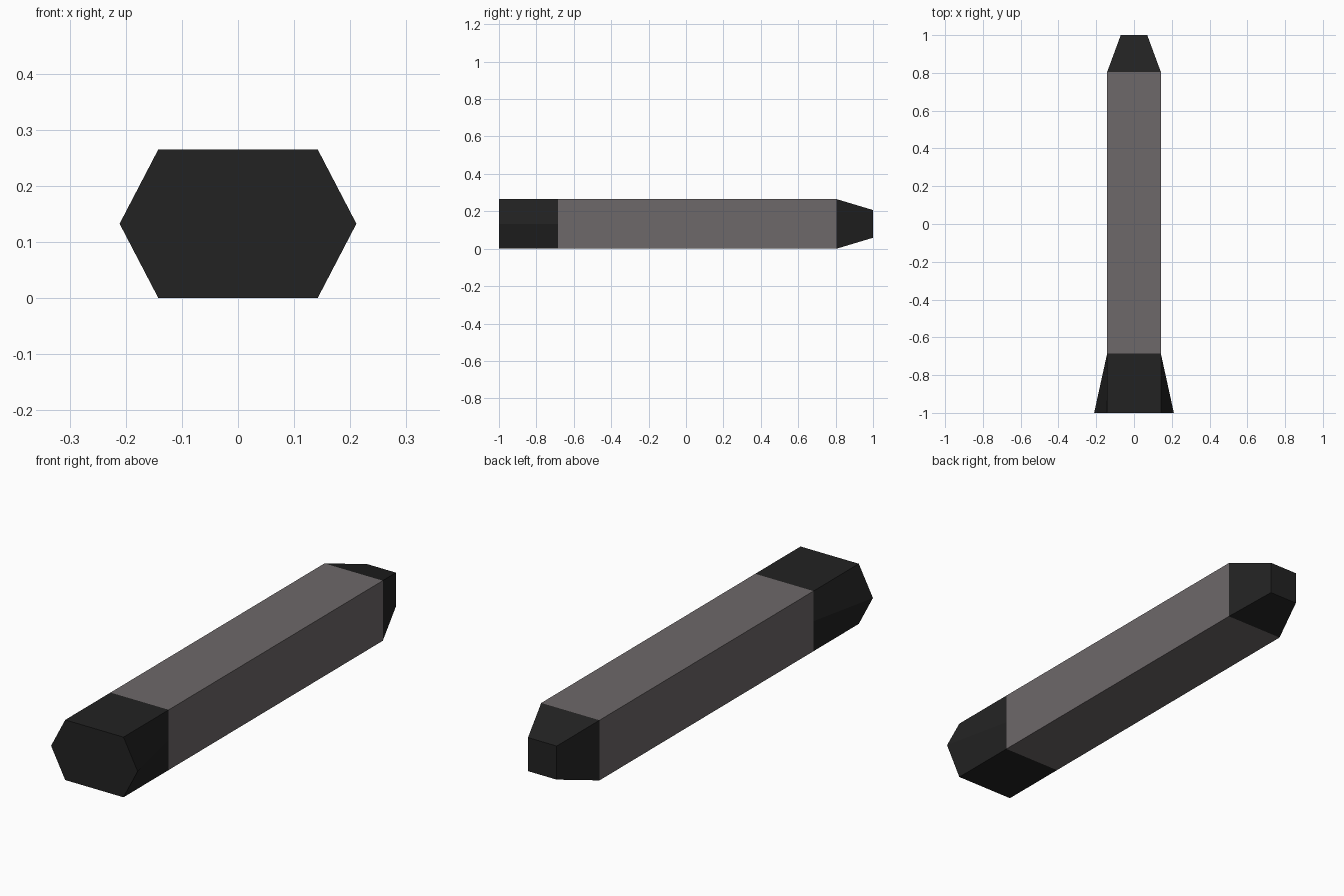
import bpy
import bmesh

cube = bpy.data.objects.get("Cube")
if cube:
    bpy.data.objects.remove(cube, do_unlink=True)


def material(name, color):
    mat = bpy.data.materials.new(name)
    mat.use_nodes = True
    mat.diffuse_color = color
    mat.node_tree.nodes["Principled BSDF"].inputs["Base Color"].default_value = color
    return mat


grey = material("warm grey", (0.155, 0.138, 0.142, 1))
black = material("soft black", (0.016, 0.016, 0.016, 1))

MID_Z = 0.1325


def ring(bm, y, half_w, half_h, side_w):
    """Six-sided cross-section; side_w is the reach of the two side corners."""
    pts = [(-half_w, -half_h), (half_w, -half_h), (side_w, 0),
           (half_w, half_h), (-half_w, half_h), (-side_w, 0)]
    return [bm.verts.new((x, y, MID_Z + z)) for x, z in pts]


def loft(name, sections, mat, cap_front=False, cap_back=False):
    bm = bmesh.new()
    rings = [ring(bm, *s) for s in sections]
    for a, b in zip(rings, rings[1:]):
        for i in range(6):
            j = (i + 1) % 6
            bm.faces.new((a[i], a[j], b[j], b[i]))
    if cap_front:
        bm.faces.new(rings[0][::-1])
    if cap_back:
        bm.faces.new(rings[-1])
    bmesh.ops.recalc_face_normals(bm, faces=bm.faces)
    mesh = bpy.data.meshes.new(name)
    bm.to_mesh(mesh)
    bm.free()
    mesh.materials.append(mat)
    obj = bpy.data.objects.new(name, mesh)
    bpy.context.collection.objects.link(obj)


W, H = 0.142, MID_Z
joint_front = (-0.685, W, H, W)
joint_back = (0.805, W, H, W)

# Flared hexagonal end, square shaft and tapered tip
loft("flared_end", [(-1, W, H, 0.211), joint_front], black, cap_front=True, cap_back=True)
loft("shaft", [joint_front, joint_back], grey, cap_front=True, cap_back=True)
loft("tapered_tip", [joint_back, (1, 0.07, 0.074, 0.07)], black, cap_front=True, cap_back=True)
